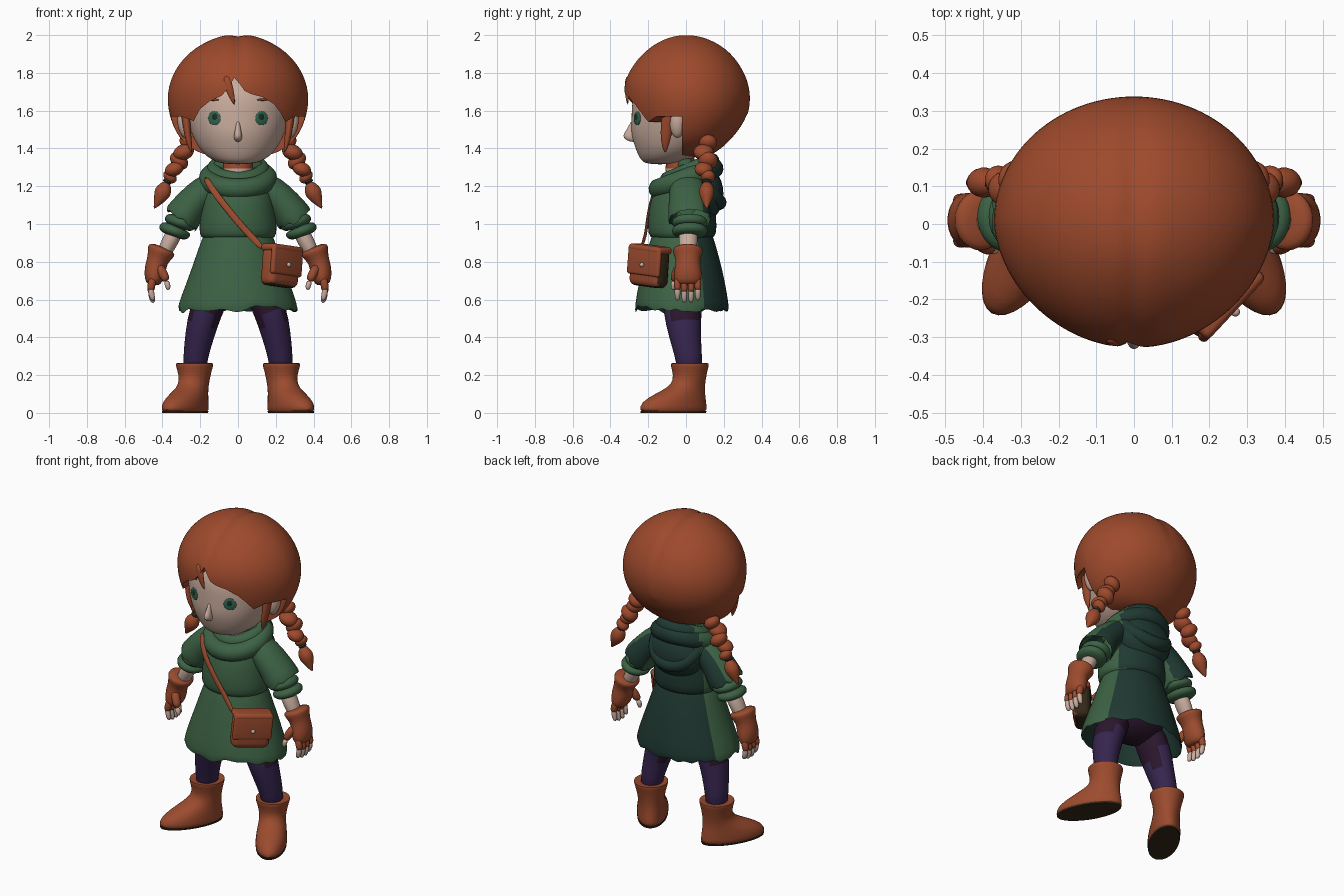
import bpy, bmesh, math, random
from mathutils import Vector, Matrix
from mathutils.bvhtree import BVHTree

random.seed(4)
cube = bpy.data.objects.get("Cube")
if cube:
    bpy.data.objects.remove(cube, do_unlink=True)
made = []

def material(name, *rgb):
    m = bpy.data.materials.new(name)
    m.use_nodes = True
    m.diffuse_color = (*rgb, 1)
    m.node_tree.nodes["Principled BSDF"].inputs["Base Color"].default_value = (*rgb, 1)
    return m

HAIR = material("auburn hair", .34, .068, .025)
LEATHER = material("brown leather", .33, .07, .027)
GREEN = material("green cloth", .046, .122, .058)
DARK_GREEN = material("dark green cloth", .014, .04, .031)
SKIN = material("pale skin", .58, .41, .335)
PURPLE = material("purple leggings", .037, .018, .077)
PLUM = material("dark plum", .024, .008, .026)
SOLE = material("dark sole", .035, .022, .009)
IRIS = material("green iris", .03, .13, .08)
PUPIL = material("dark pupil", .012, .03, .02)

def add(name, bm, mat, matrix=Matrix()):
    bmesh.ops.recalc_face_normals(bm, faces=bm.faces)
    me = bpy.data.meshes.new(name)
    bm.to_mesh(me)
    bm.free()
    me.transform(matrix)
    me.materials.append(mat)
    ob = bpy.data.objects.new(name, me)
    bpy.context.collection.objects.link(ob)
    made.append(ob)
    return ob

def bake(ob):
    me = bpy.data.meshes.new_from_object(ob.evaluated_get(bpy.context.evaluated_depsgraph_get()))
    ob.modifiers.clear()
    ob.data = me

def paint(ob, mat, rule):
    """Give a second colour to the faces whose normal and centre meet the rule."""
    ob.data.materials.append(mat)
    for p in ob.data.polygons:
        p.material_index = int(rule(p.normal, p.center))

def sweep(name, rows, mat, upright=False, n=16, level=1, cap=True, jag=0, s=1, matrix=Matrix()):
    """Skin elliptical rings (x, y, z, rx, ry); jag frays the last ring."""
    bm = bmesh.new()
    pts = [Vector((r[0] * s, r[1], r[2])) for r in rows]
    rings = []
    for i, r in enumerate(rows):
        t = pts[min(i + 1, len(rows) - 1)] - pts[max(i - 1, 0)]
        t = Vector((0, 0, 1)) if upright else t.normalized()
        u = Vector((0, 1, 0)).cross(t).normalized()
        v = t.cross(u)
        fray = jag if i == len(rows) - 1 else 0
        angles = [math.tau * k / n for k in range(n)]
        rings.append([bm.verts.new(pts[i] + u * math.cos(a) * r[3] + v * math.sin(a) * r[4]
                                   + t * random.uniform(-fray, fray)) for a in angles])
    for a, b in zip(rings, rings[1:]):
        for k in range(n):
            bm.faces.new((a[k], a[k - 1], b[k - 1], b[k]))
    if cap:
        bm.faces.new(rings[0])
        bm.faces.new(rings[-1])
    ob = add(name, bm, mat, matrix)
    if not cap:
        ob.modifiers.new("thickness", "SOLIDIFY").thickness = .014
    if level:
        ob.modifiers.new("smooth", "SUBSURF").levels = level
    bake(ob)
    return ob

def ball(name, loc, radii, mat, rot=Matrix()):
    bm = bmesh.new()
    bmesh.ops.create_uvsphere(bm, u_segments=24, v_segments=14, radius=1)
    return add(name, bm, mat, Matrix.Translation(loc) @ rot @ Matrix.Diagonal((*radii, 1)))

def box(name, loc, dims, mat, matrix, bevel):
    bm = bmesh.new()
    bmesh.ops.create_cube(bm, size=1)
    bmesh.ops.scale(bm, vec=dims, verts=bm.verts)
    bmesh.ops.bevel(bm, geom=bm.edges[:], offset=bevel, segments=4, profile=.5, affect="EDGES")
    return add(name, bm, mat, matrix @ Matrix.Translation(loc))

def fold(name, loc, major, minor, tilt):
    bpy.ops.mesh.primitive_torus_add(major_segments=40, minor_segments=14, major_radius=major, minor_radius=minor)
    ob = bpy.context.object
    ob.name = name
    ob.data.transform(Matrix.Translation(loc) @ Matrix.Rotation(tilt, 4, "X"))
    ob.data.materials.append(GREEN)
    made.append(ob)
    return ob

# Head, nose and neck
head = sweep("head", [(0, -.14, 1.315, .08, .075), (0, -.1, 1.345, .155, .145), (0, -.07, 1.4, .21, .2),
                      (0, -.04, 1.48, .25, .255), (0, -.03, 1.56, .275, .26), (0, -.02, 1.66, .285, .27),
                      (0, 0, 1.75, .27, .25), (0, 0, 1.82, .15, .15)], SKIN, True, 24, 2)
sweep("nose", [(0, -.28, 1.55, .008, .01), (0, -.29, 1.5, .015, .022), (0, -.3, 1.465, .024, .042),
               (0, -.29, 1.442, .018, .024), (0, -.28, 1.435, .008, .01)], SKIN, True)
neck = sweep("neck", [(0, -.03, 1.2, .085, .08), (0, -.03, 1.29, .08, .08), (0, -.03, 1.4, .08, .08)], SKIN, True)
paint(neck, HAIR, lambda n, c: c.z > 1.295)

# Hair cap: (height, half width, front, back)
caps = [(1.352, .1, -.08, .09), (1.375, .22, -.18, .16), (1.45, .315, -.26, .245), (1.55, .36, -.31, .32),
        (1.65, .38, -.33, .345), (1.75, .367, -.335, .338), (1.85, .317, -.285, .29),
        (1.93, .235, -.21, .22), (1.985, .13, -.12, .125), (2.005, .04, -.04, .04)]
hair = sweep("hair_cap", [(0, (f + b) / 2, z, w, (b - f) / 2) for z, w, f, b in caps], HAIR, True, 28, 2)
for v in hair.data.vertices:
    v.co.x *= 1 + .2 * min(0, v.co.y)
    if v.co.z > 1.6:
        v.co.z -= .012 * math.exp(-(v.co.x / .035) ** 2)

# Face opening under the parted fringe
outline = [(-.6, 1.2), (.6, 1.2), (.6, 1.56), (.3, 1.57), (.25, 1.54), (.225, 1.59), (.19, 1.635), (.13, 1.672),
           (.07, 1.688), (.035, 1.705), (.01, 1.74), (-.02, 1.775), (-.045, 1.73), (-.085, 1.68), (-.15, 1.65),
           (-.2, 1.61), (-.235, 1.545), (-.3, 1.57), (-.6, 1.56)]
bm = bmesh.new()
front, back = ([bm.verts.new((x, y, z)) for x, z in outline] for y in (-.7, -.02))
bm.faces.new(front)
bm.faces.new(back)
for k in range(len(outline)):
    bm.faces.new((front[k], front[k - 1], back[k - 1], back[k]))
cutter = add("fringe_cutter", bm, HAIR)
cut = hair.modifiers.new("opening", "BOOLEAN")
cut.operation, cut.solver, cut.object = "DIFFERENCE", "EXACT", cutter
bake(hair)
made.remove(cutter)
bpy.data.objects.remove(cutter, do_unlink=True)
sweep("fringe_strand", [(-.065, -.3, 1.79, .02, .02), (-.045, -.315, 1.71, .025, .014),
                        (-.018, -.308, 1.63, .004, .004)], HAIR)

# Torso, hood and skirt, darker behind and inside
top = sweep("tunic_top", [(0, -.02, .915, .17, .14), (0, -.02, .93, .2, .175), (0, -.02, .97, .21, .185),
                          (0, -.02, 1.08, .195, .18), (0, -.015, 1.17, .185, .16), (0, 0, 1.25, .15, .13),
                          (0, 0, 1.28, .08, .08)], GREEN, True, 24)
skirt = sweep("tunic_skirt", [(0, -.02, .97, .17, .15), (0, -.02, .9, .2, .175), (0, -.02, .75, .25, .215),
                              (0, -.022, .62, .3, .242), (0, -.022, .545, .322, .252)],
              GREEN, True, 44, 1, False, .026)
paint(skirt, DARK_GREEN, lambda n, c: n.y > .5 or n.x * c.x + n.y * (c.y + .02) < 0)
for part in (top, fold("cowl_lower", (0, 0, 1.24), .153, .055, .36), fold("cowl_upper", (0, .02, 1.285), .125, .042, .4),
             fold("hood_fold", (0, .08, 1.22), .14, .042, -.85)):
    paint(part, DARK_GREEN, lambda n, c: n.y > .5 or c.y > .1)
ball("hood_bag", (0, .09, 1.16), (.175, .108, .15), DARK_GREEN)
ball("hips", (0, -.02, .67), (.2, .14, .12), PLUM)

tree = BVHTree.FromObject(head, bpy.context.evaluated_depsgraph_get())
for s, side in ((1, "left_"), (-1, "right_")):
    # Eyes and brows
    for part, x, z, radii, mat, lift in (("iris", .125, 1.56, (.037, .006, .037), IRIS, 0),
                                         ("pupil", .123, 1.567, (.016, .004, .018), PUPIL, .004),
                                         ("brow", .13, 1.658, (.034, .006, .006), HAIR, .001)):
        hit, normal, _, _ = tree.ray_cast(Vector((x * s, -2, z)), Vector((0, 1, 0)))
        ball(side + part, hit + normal * lift, radii, mat, normal.to_track_quat("Y", "Z").to_matrix().to_4x4())
    # Ear, side lock and braid
    ball(side + "ear", (.285 * s, -.045, 1.53), (.034, .04, .075), SKIN, Matrix.Rotation(.15 * s, 4, "Y"))
    sweep(side + "lock", [(.285, -.09, 1.66, .03, .035), (.272, -.1, 1.52, .02, .034),
                          (.262, -.11, 1.44, .018, .027), (.245, -.11, 1.375, .004, .005)], HAIR, s=s)
    for k, (x, z, r) in enumerate(((.265, 1.43, .05), (.288, 1.38, .056), (.312, 1.335, .054),
                                   (.338, 1.29, .05), (.36, 1.25, .04))):
        ball(f"{side}braid_{k + 1}", (x * s, .105 + .012 * (-1) ** k, z), (r, r * .95, r * .74), HAIR,
             Matrix.Rotation((.35 if k % 2 else -.75) * s, 4, "Y"))
    sweep(side + "braid_tie", [(.368, .11, 1.237, .026, .028), (.38, .11, 1.212, .026, .028)], DARK_GREEN, s=s)
    sweep(side + "braid_tuft", [(.374, .11, 1.225, .016, .02), (.39, .11, 1.185, .045, .042),
                                (.405, .11, 1.155, .045, .042), (.425, .11, 1.115, .022, .022),
                                (.445, .11, 1.08, .003, .003)], HAIR, s=s)
    # Sleeve with frayed edge and rolled cuff
    sleeve = sweep(side + "sleeve", [(.1, .01, 1.22, .07, .09), (.18, .01, 1.175, .085, .1), (.25, .015, 1.1, .09, .108),
                                     (.305, .02, 1.02, .104, .118)], GREEN, n=28, cap=False, jag=.018, s=s)
    paint(sleeve, DARK_GREEN, lambda n, c: n.y > .6 or n.z < -.7)
    for k, z in enumerate((1.005, .96)):
        x = .305 + .03 * k
        sweep(f"{side}cuff_{k + 1}", [(x - .01, .02, z + .03, .06, .07), (x - .004, .02, z + .018, .088, .098),
                                      (x + .004, .02, z - .012, .088, .098), (x + .01, .02, z - .028, .055, .065)],
              GREEN, s=s)
    # Forearm, glove and fingers
    sweep(side + "forearm", [(.31, .015, 1, .045, .052), (.36, .01, .91, .045, .052),
                             (.415, .01, .8, .036, .042)], SKIN, s=s)
    sweep(side + "glove", [(.398, .01, .878, .045, .05), (.403, .01, .868, .08, .086), (.41, .01, .845, .072, .08),
                           (.428, .01, .805, .055, .062), (.438, .01, .76, .06, .074), (.447, .01, .7, .05, .076),
                           (.45, .01, .675, .03, .055)], LEATHER, s=s)
    for k in range(4):
        y = -.045 + .036 * k
        drop = .012 * (k in (1, 2))
        sweep(f"{side}finger_sleeve_{k + 1}", [(.448, y, .72, .022, .019), (.458, y, .68, .022, .019),
                                               (.464, y, .645 - drop, .021, .019)], LEATHER, n=10, s=s)
        sweep(f"{side}fingertip_{k + 1}", [(.461, y, .67, .016, .016), (.46, y, .63 - drop, .018, .017),
                                           (.447, y, .592 - drop, .012, .012)], SKIN, n=10, s=s)
    sweep(side + "thumb_sleeve", [(.42, -.03, .78, .026, .03), (.395, -.055, .735, .026, .026),
                                  (.377, -.065, .695, .022, .022)], LEATHER, n=12, s=s)
    sweep(side + "thumb_tip", [(.38, -.063, .7, .017, .017), (.37, -.067, .67, .016, .016),
                               (.37, -.067, .65, .009, .009)], SKIN, n=10, s=s)
    # Leg and boot
    leg = sweep(side + "leg", [(.1, -.02, .68, .09, .11), (.175, -.02, .54, .09, .105), (.205, -.005, .4, .078, .085),
                               (.225, .015, .3, .066, .072), (.23, .02, .2, .062, .068)], PURPLE, s=s)
    paint(leg, PLUM, lambda n, c: c.z > .52 or (c.z > .42 and n.x * s < -.6))
    place = Matrix.Translation((.23 * s, .02, 0)) @ Matrix.Rotation(.52 * s, 4, "Z")
    sweep(side + "boot", [(0, -.1, .006, .085, .19), (0, -.1, .012, .091, .201), (0, -.1, .055, .091, .197),
                          (0, -.06, .1, .084, .148), (0, -.02, .135, .077, .105), (0, 0, .175, .079, .087),
                          (0, 0, .23, .093, .097), (0, 0, .258, .102, .105), (0, 0, .266, .098, .1),
                          (0, 0, .255, .07, .074)], LEATHER, True, 20, matrix=place)
    sweep(side + "sole", [(0, -.1, 0, .086, .193), (0, -.1, .01, .088, .196)], SOLE, True, 32, 0, matrix=place)

# Satchel, flap, stud and strap
bag = Matrix.Translation((.225, -.193, .78)) @ Matrix.Rotation(.82, 4, "Z") @ Matrix.Rotation(.1, 4, "Y")
body = box("satchel_body", (0, 0, -.01), (.222, .1, .205), LEATHER, bag, .036)
paint(body, SOLE, lambda n, c: n.y > .2 or n.z < -.6)
box("satchel_flap", (0, -.042, .025), (.23, .03, .155), LEATHER, bag, .014)
box("satchel_lid", (0, -.004, .088), (.23, .108, .04), LEATHER, bag, .018)
ball("satchel_stud", bag @ Vector((0, -.06, .004)), (.012, .012, .012), SKIN)
sweep("satchel_strap", [(-.175, -.11, 1.25, .018, .008), (-.135, -.165, 1.18, .018, .008),
                        (-.08, -.19, 1.11, .018, .008), (0, -.207, 1.01, .018, .008), (.06, -.212, .945, .018, .008),
                        (.135, -.24, .865, .018, .008)], LEATHER, n=12)

# Smooth shading with crisp creases
bpy.ops.object.select_all(action="DESELECT")
for ob in made:
    ob.select_set(True)
bpy.context.view_layer.objects.active = hair
bpy.ops.object.shade_smooth_by_angle(angle=math.radians(50))
